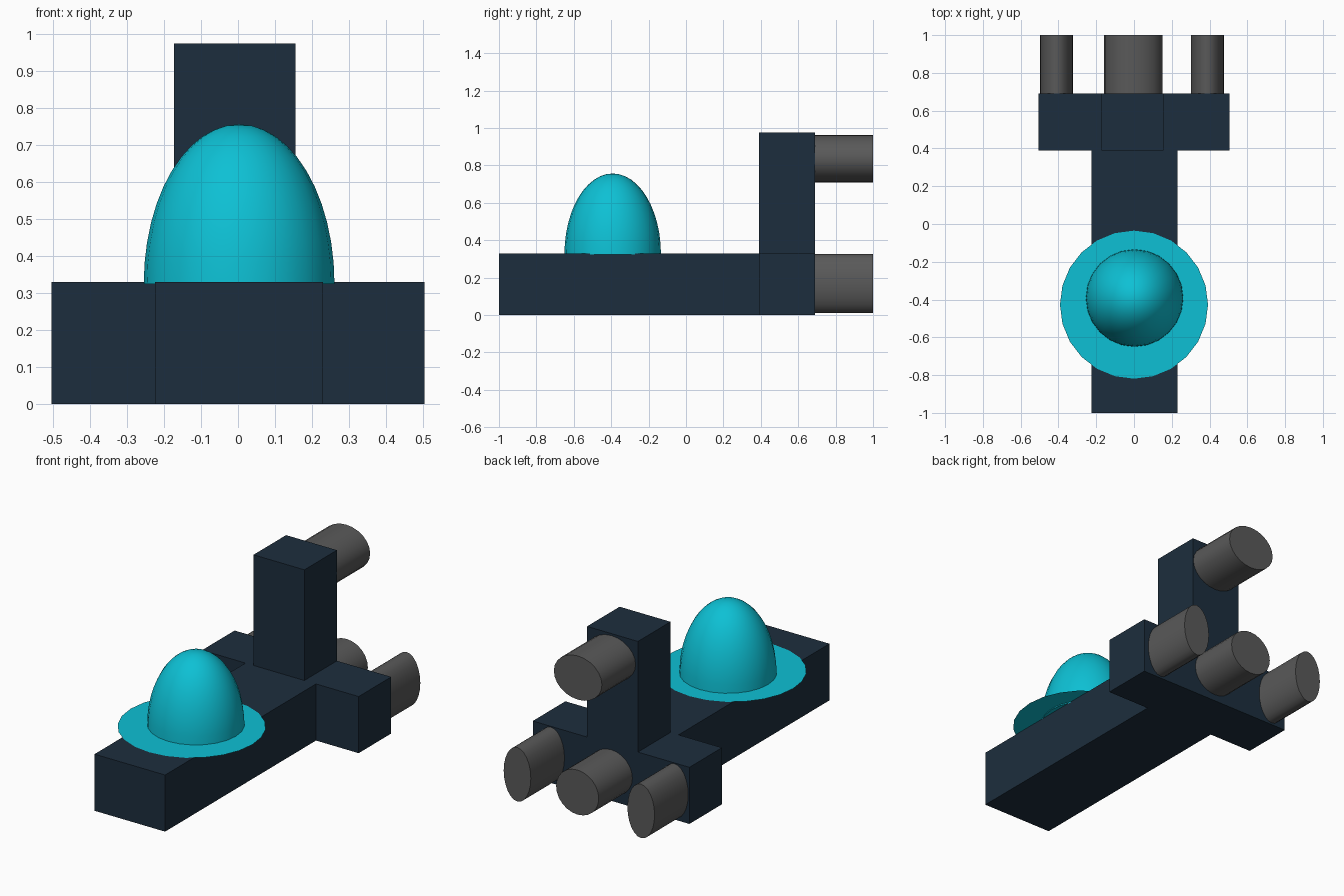
import bpy, bmesh
from math import pi
from mathutils import Matrix, Vector

if "Cube" in bpy.data.objects:
    bpy.data.objects.remove(bpy.data.objects["Cube"])


def material(name, rgb):
    m = bpy.data.materials.new(name)
    m.diffuse_color = (*rgb, 1)
    m.use_nodes = True
    m.node_tree.nodes["Principled BSDF"].inputs["Base Color"].default_value = m.diffuse_color
    return m


NAVY = material("navy", (0.012, 0.027, 0.047))
TEAL = material("teal", (0.004, 0.53, 0.66))
GREY = material("dark_grey", (0.1, 0.1, 0.1))


def finish(name, bm, mat, smooth=False):
    bmesh.ops.recalc_face_normals(bm, faces=bm.faces)
    mesh = bpy.data.meshes.new(name)
    bm.to_mesh(mesh)
    bm.free()
    mesh.materials.append(mat)
    ob = bpy.data.objects.new(name, mesh)
    bpy.context.collection.objects.link(ob)
    if smooth:
        bpy.ops.object.select_all(action='DESELECT')
        ob.select_set(True)
        bpy.context.view_layer.objects.active = ob
        bpy.ops.object.shade_smooth_by_angle(angle=pi / 5)
    return ob


def box(name, lo, hi):
    lo, hi = Vector(lo), Vector(hi)
    bm = bmesh.new()
    bmesh.ops.create_cube(bm, size=1, matrix=Matrix.Translation((lo + hi) / 2)
                          @ Matrix.Diagonal((*(hi - lo), 1)))
    finish(name, bm, NAVY)


def thruster(name, x, z, width, height):
    # oval tube running backwards from the rear wall
    bm = bmesh.new()
    bmesh.ops.create_cone(bm, cap_ends=True, segments=24, radius1=0.5, radius2=0.5, depth=1,
                          matrix=Matrix.Translation((x, 0.84, z))
                          @ Matrix.Diagonal((width, 0.32, height, 1))
                          @ Matrix.Rotation(pi / 2, 4, 'X'))
    finish(name, bm, GREY, True)


# hull, rear crossbar wings and upright fin
box("hull", (-0.225, -1, 0), (0.23, 0.69, 0.33))
box("left_wing", (-0.505, 0.39, 0), (-0.225, 0.69, 0.33))
box("right_wing", (0.23, 0.39, 0), (0.505, 0.69, 0.33))
box("tail_fin", (-0.173, 0.39, 0.33), (0.155, 0.69, 0.975))

# four oval engines
thruster("left_engine", -0.41, 0.168, 0.175, 0.315)
thruster("right_engine", 0.388, 0.168, 0.175, 0.315)
thruster("centre_engine", 0.0, 0.168, 0.275, 0.26)
thruster("fin_engine", -0.003, 0.836, 0.31, 0.255)

# thin flat collar around the cockpit
bm = bmesh.new()
bmesh.ops.create_circle(bm, cap_ends=True, segments=24, radius=0.392,
                        matrix=Matrix.Translation((0, -0.427, 0.332)))
finish("cockpit_collar", bm, TEAL)

# tall half-ellipsoid cockpit dome
bm = bmesh.new()
bmesh.ops.create_uvsphere(bm, u_segments=24, v_segments=24, radius=1)
bmesh.ops.bisect_plane(bm, geom=bm.verts[:] + bm.edges[:] + bm.faces[:], plane_co=(0, 0, 0),
                       plane_no=(0, 0, 1), clear_inner=True)
bmesh.ops.transform(bm, verts=bm.verts, matrix=Matrix.Translation((0.003, -0.392, 0.325))
                    @ Matrix.Diagonal((0.258, 0.258, 0.432, 1)))
finish("cockpit_dome", bm, TEAL, True)
